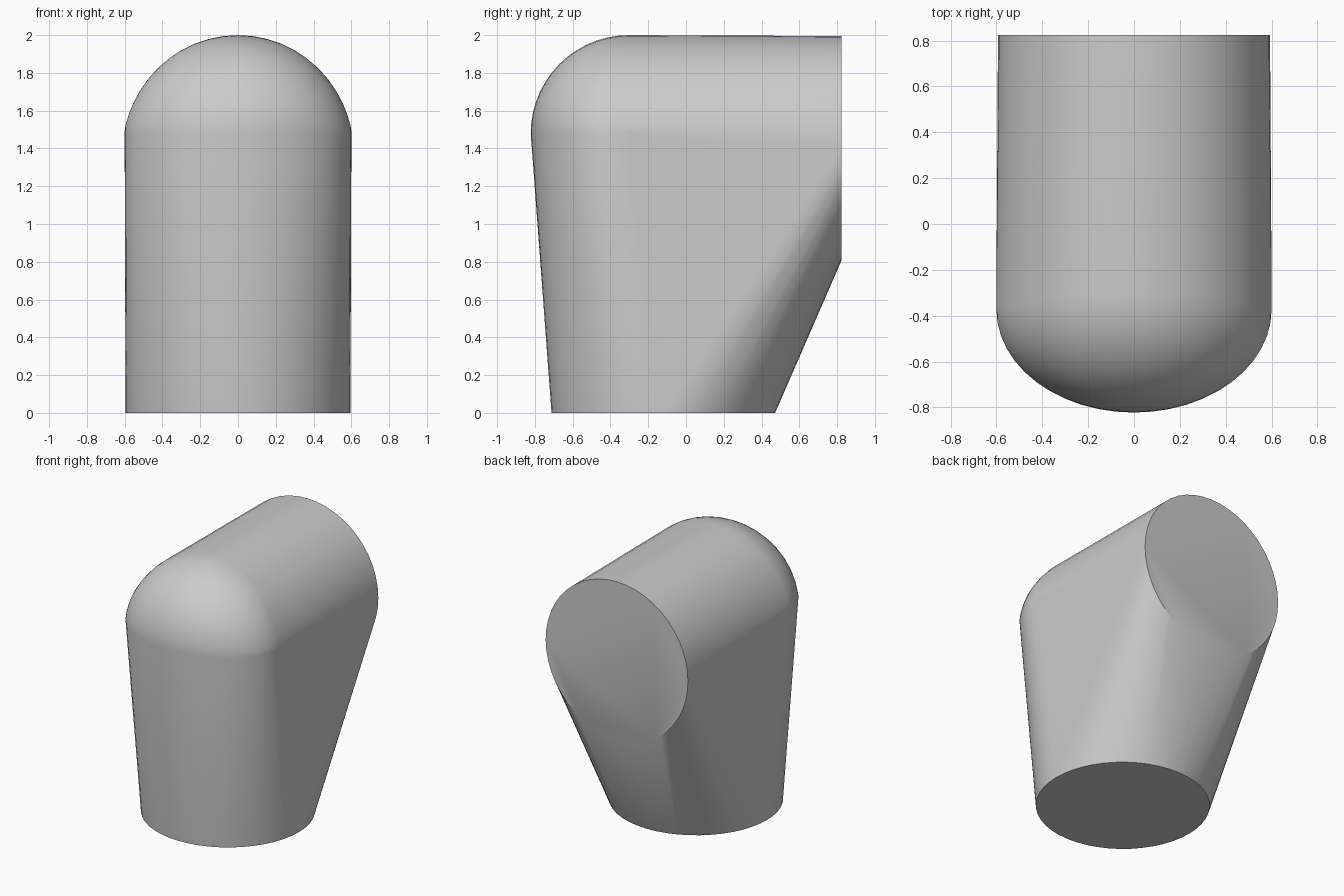
import bpy, bmesh
from math import sin, cos, pi, radians
from mathutils import Vector

cube = bpy.data.objects.get("Cube")
if cube:
    bpy.data.objects.remove(cube, do_unlink=True)

SIDES = 48
X = Vector((1, 0, 0))

grey = bpy.data.materials.new("plain_grey")
grey.use_nodes = True
colour = (0.6, 0.6, 0.6, 1)
grey.diffuse_color = colour
grey.node_tree.nodes["Principled BSDF"].inputs["Base Color"].default_value = colour


def add_section(bm, centre, axis, width, depth, turn=2 * pi, steps=SIDES):
    """Add points of an ellipse lying across x and the given axis."""
    count = steps if turn > pi else steps + 1
    for i in range(count):
        a = turn * i / steps
        bm.verts.new(centre + X * (width * cos(a)) + axis * (depth * sin(a)))


bm = bmesh.new()
# Round open ends: one on the ground, one facing back
add_section(bm, Vector((0, -0.12, 0)), Vector((0, 1, 0)), 0.595, 0.592)
add_section(bm, Vector((0, 0.824, 1.402)), Vector((0, 0, 1)), 0.593, 0.593)

# Rounded elbow: half ellipses turning from the front to the top
BEND = 14
for j in range(BEND + 1):
    t = j / BEND
    out = Vector((0, -cos(t * pi / 2), sin(t * pi / 2)))
    depth = 0.45 + 0.15 * t
    rim = Vector((0, -0.302, 1.48)) + out * 0.52
    add_section(bm, rim - out * depth, out, 0.6, depth, pi, SIDES // 2)

# Wrap one skin round the sections
hull = bmesh.ops.convex_hull(bm, input=bm.verts[:])
spare = {g for g in hull["geom_interior"] + hull["geom_unused"]
         if isinstance(g, bmesh.types.BMVert)}
bmesh.ops.delete(bm, geom=list(spare), context='VERTS')
bmesh.ops.recalc_face_normals(bm, faces=bm.faces[:])

# Make each end cap a single flat face
for direction in (Vector((0, 1, 0)), Vector((0, 0, -1))):
    cap = [f for f in bm.faces if f.normal.dot(direction) > 0.9999]
    if len(cap) > 1:
        bmesh.ops.dissolve_faces(bm, faces=cap)

mesh = bpy.data.meshes.new("pipe_elbow")
bm.to_mesh(mesh)
bm.free()
mesh.materials.append(grey)
elbow = bpy.data.objects.new("pipe_elbow", mesh)
bpy.context.collection.objects.link(elbow)

bpy.ops.object.select_all(action='DESELECT')
elbow.select_set(True)
bpy.context.view_layer.objects.active = elbow
bpy.ops.object.shade_smooth_by_angle(angle=radians(30))
